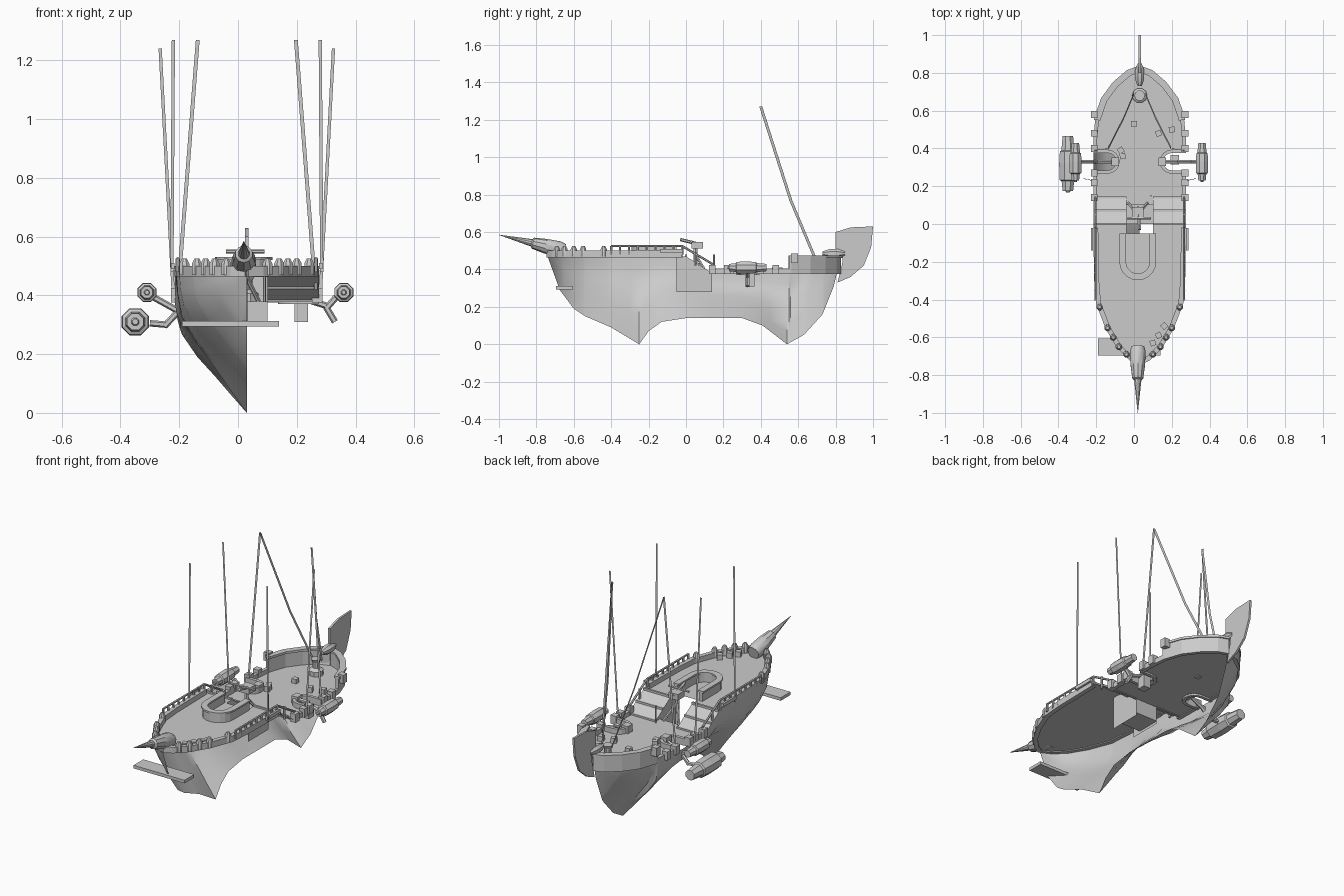
import bpy, bmesh, math
from mathutils import Vector

cube = bpy.data.objects.get("Cube")
if cube:
    bpy.data.objects.remove(cube, do_unlink=True)

grey = bpy.data.materials.new("pale_grey")
grey.use_nodes = True
grey.diffuse_color = (0.6, 0.6, 0.6, 1)
grey.node_tree.nodes["Principled BSDF"].inputs["Base Color"].default_value = (0.6, 0.6, 0.6, 1)
CX = 0.03  # keel line


def finish(name, verts, faces, smooth=False, solid=True):
    me = bpy.data.meshes.new(name)
    me.from_pydata([tuple(v) for v in verts], [], faces)
    bm = bmesh.new()
    bm.from_mesh(me)
    if solid:
        bmesh.ops.recalc_face_normals(bm, faces=bm.faces)
    bm.to_mesh(me)
    bm.free()
    me.materials.append(grey)
    if smooth:
        me.polygons.foreach_set("use_smooth", [True] * len(me.polygons))
        me.set_sharp_from_angle(angle=math.radians(35))
    ob = bpy.data.objects.new(name, me)
    bpy.context.collection.objects.link(ob)
    return ob


def interp(table, y):
    for (a, p), (b, q) in zip(table, table[1:]):
        if y <= b:
            return p + (q - p) * max(0, (y - a) / (b - a))
    return table[-1][1]


def box(name, c, s, turn=0):
    ca, sa = math.cos(turn), math.sin(turn)
    vs = []
    for i in (-.5, .5):
        for j in (-.5, .5):
            for k in (-.5, .5):
                x, y = i * s[0], j * s[1]
                vs.append((c[0] + x * ca - y * sa, c[1] + x * sa + y * ca, c[2] + k * s[2]))
    return finish(name, vs, [(0, 1, 3, 2), (4, 6, 7, 5), (0, 4, 5, 1), (2, 3, 7, 6), (0, 2, 6, 4), (1, 5, 7, 3)])


def lathe(name, start, end, profile, sides=8, smooth=False):
    """Turned part: profile is (fraction along axis, radius)."""
    a, b = Vector(start), Vector(end)
    u = (b - a).normalized()
    side = u.cross(Vector((0, 0, 1)) if abs(u.z) < .9 else Vector((1, 0, 0))).normalized()
    other = u.cross(side)
    vs, fs = [], []
    for t, r in profile:
        for i in range(sides):
            g = 2 * math.pi * (i + .5) / sides
            vs.append(a.lerp(b, t) + (side * math.cos(g) + other * math.sin(g)) * r)
    for k in range(len(profile) - 1):
        for i in range(sides):
            j = (i + 1) % sides
            fs.append((k * sides + i, k * sides + j, (k + 1) * sides + j, (k + 1) * sides + i))
    fs += [tuple(range(sides)), tuple(range(len(vs) - sides, len(vs)))]
    return finish(name, vs, fs, smooth)


def rod(name, a, b, r, sides=6):
    return lathe(name, a, b, [(0, r), (1, r)], sides)


def wall(name, path, z0, z1, thick):
    """Upright wall swept along a plan path."""
    vs, fs = [], []
    for i, p in enumerate(path):
        a, b = Vector(path[max(i - 1, 0)]), Vector(path[min(i + 1, len(path) - 1)])
        d = (b - a).normalized()
        n = Vector((-d.y, d.x)) * thick / 2
        for s, z in ((-1, z0), (1, z0), (1, z1), (-1, z1)):
            vs.append((p[0] + s * n.x, p[1] + s * n.y, z))
    for i in range(len(path) - 1):
        for k in range(4):
            fs.append((4 * i + k, 4 * i + (k + 1) % 4, 4 * i + 4 + (k + 1) % 4, 4 * i + 4 + k))
    e = len(vs)
    return finish(name, vs, fs + [(0, 1, 2, 3), (e - 4, e - 3, e - 2, e - 1)])


def ribbon(name, pts, axis, width):
    """Flat strip of no thickness widened along one axis."""
    off = Vector(axis) * width / 2
    vs = [Vector(p) + s * off for p in pts for s in (-1, 1)]
    finish(name, vs, [(2 * i, 2 * i + 1, 2 * i + 3, 2 * i + 2) for i in range(len(pts) - 1)], solid=False)


# Plan half-width, keel height and sheer height along the length
WIDTH = [(-.74, 0), (-.71, .06), (-.65, .12), (-.55, .18), (-.42, .23), (-.3, .24), (0, .245),
         (.45, .245), (.56, .235), (.66, .2), (.74, .14), (.8, .07), (.825, 0)]
KEEL = [(-.74, .47), (-.675, .29), (-.6, .19), (-.54, .15), (-.4, .09), (-.25, 0), (-.2, .07), (-.13, .12), (0, .14),
        (.3, .14), (.41, .1), (.54, 0), (.63, .05), (.73, .16), (.79, .31), (.825, .46)]
SHEER = [(-.74, .48), (0, .47), (.14, .38), (.55, .38), (.56, .46), (.825, .47)]
FLARE = [(0, 0), (.17, .24), (.33, .46), (.5, .71), (.7, .93), (.85, .98), (1, 1)]

# Half hull on the right side of the keel
stations = sorted({y for t in (WIDTH, KEEL, SHEER) for y, _ in t})
verts, faces, n = [], [], len(FLARE)
for y in stations:
    w, k, s = interp(WIDTH, y), interp(KEEL, y), interp(SHEER, y)
    verts += [(CX - w * f, y, k + (s - k) * t) for t, f in FLARE]
for i in range(len(stations) - 1):
    for k in range(n - 1):
        faces.append((i * n + k, i * n + k + 1, (i + 1) * n + k + 1, (i + 1) * n + k))
finish("hull_half", verts, faces, True, solid=False)


def edge(y0, y1, side, inset=0):
    ys = [y0] + [y for y, _ in WIDTH if y0 < y < y1] + [y1]
    return [(CX + side * max(0, interp(WIDTH, y) - inset), y) for y in ys]


def sheet(name, plan, z):
    finish(name, [(x, y, z) for x, y in plan], [tuple(range(len(plan)))], solid=False)


# Decks; the main deck has a rounded notch on each side for the engine shafts
fore = edge(-.74, 0, 1) + [(.1, 0), (.1, -.05), (-.04, -.05), (-.04, 0)] + edge(-.74, 0, -1)[::-1][:-1]
sheet("foredeck", fore, .47)


def notch(side):
    arc = [(CX + side * (.17 - .055 * math.cos(a)), .33 + .055 * math.sin(a))
           for a in [math.pi * (i / 8 - .5) for i in range(9)]]
    return [(CX + side * .245, .275)] + arc + [(CX + side * .245, .385)]


def main_side(side):
    return edge(.14, .27, side) + notch(side) + edge(.4, .825, side)


sheet("main_deck", main_side(1) + main_side(-1)[::-1][1:], .38)
for x0, x1 in ((-.215, -.04), (.1, .275)):
    finish("deck_ramp", [(x0, 0, .47), (x1, 0, .47), (x1, .14, .38), (x0, .14, .38)], [(0, 1, 2, 3)], solid=False)
    for y in (.0, .07, .14):
        box("ramp_step", ((x0 + x1) / 2, y, .473 - y * .64), (x1 - x0, .012, .012))

# Sunken well between the ramps
for x in (-.04, .1):
    finish("well_side", [(x, -.05, .28), (x, .14, .28), (x, .14, .38), (x, 0, .47), (x, -.05, .47)],
           [(0, 1, 2, 3, 4)], solid=False)
box("well_floor", (.03, .07, .3), (.14, .14, .01))
box("well_step", (.03, .12, .34), (.14, .04, .08))

# Curved shelter around the front of the well
curve = [(.02 + .08 * math.cos(a), -.2 + .08 * math.sin(a)) for a in [-math.pi * i / 10 for i in range(11)]]
wall("shelter_wall", [(.1, -.05)] + curve + [(-.06, -.05)], .47, .525, .022)
wall("shelter_cap", [(.1, -.05)] + curve + [(-.06, -.05)], .52, .53, .035)

# Bulwarks, rails, posts and fittings on both sides
for side in (1, -1):
    wall("fore_bulwark", edge(-.735, -.02, side, .012), .465, .5, .026)
    wall("main_bulwark", edge(.14, .26, side, .01), .375, .405, .02)
    wall("main_bulwark", edge(.4, .55, side, .01), .375, .405, .02)
    wall("stern_bulwark", edge(.55, .82, side, .01), .375, .47, .02)
    wall("stern_cap", edge(.55, .82, side, .012), .462, .475, .035)
    wall("notch_rim", notch(side), .37, .41, .018)
    x = CX + side * .235
    rod("rail", (x, -.4, .525), (x, -.02, .525), .006)
    rod("ramp_rail", (x, -.02, .525), (x, .14, .43), .006)
    for i in range(9):
        y = -.4 + i * .0475
        rod("rail_post", (x, y, .48), (x, y, .525), .007)
    for y in (.05, .14):
        rod("ramp_post", (x, y, .42 - .3 * (y - .05)), (x, y, .545 - .64 * y - .02), .007)
    for y in (.14, .22, .27, .4, .48, .58):
        box("side_block", (CX + side * .24, y, .4 if y < .55 else .46), (.035, .035, .05))
    for y in (-.69, -.65, -.6, -.55, -.44):
        px = CX + side * (interp(WIDTH, y) - .01)
        lathe("bow_bollard", (px, y, .47), (px, y, .525), [(0, .018), (.7, .018), (1, .009)], 8, True)
    box("side_plank", (CX + side * .252, -.08, .5), (.012, .12, .02))

    # Tall flat spars
    a = (1, 0, 0)
    ribbon("middle_spar", [(CX + side * .255, -.13, .48), (CX + side * .25, -.13, 1.27)], a, .011)
    ribbon("outer_spar", [(CX + side * .25, .23, .4), (CX + side * .295, .24, 1.24)], a, .011)
    top = (CX + side * .167, .4, 1.27)
    ribbon("tall_spar", [(CX + side * .235, .39, .4), top], a, .013)
    ribbon("stay_spar", [(CX + side * .03, .69, .46), (CX + side * .085, .56, .77), top], (0, 1, 0), .016)

# Bow spike
lathe("bow_spike", (.02, -.65, .5), (.02, -1, .585),
      [(0, .036), (.08, .044), (.3, .039), (.48, .03), (.5, .02), (1, .0008)], 10, True)
box("bow_bar", (-.025, -.65, .303), (.33, .09, .018))

# Stern fin and its pivot
fin = [(.8, .6), (.88, .625), (1, .63), (.99, .52), (.95, .42), (.88, .36), (.81, .33), (.835, .43), (.84, .5), (.8, .51)]
m = len(fin)
finish("stern_fin", [(CX + s * .006, y, z) for s in (-1, 1) for y, z in fin],
       [tuple(range(m)), tuple(range(m, 2 * m))] + [(i, (i + 1) % m, m + (i + 1) % m, m + i) for i in range(m)])
lathe("fin_pivot", (CX, .73, .485), (CX, .85, .485), [(0, .012), (.3, .026), (.7, .026), (1, .012)], 8, True)
lathe("capstan", (CX, .68, .38), (CX, .68, .47), [(0, .04), (.3, .04), (.45, .02), (.8, .02), (1, .028)], 10)


# Side engines: faceted barrels on struts
def engine(x, z, y0, y1, r):
    lathe("engine_barrel", (x, y0, z), (x, y1, z),
          [(0, .6 * r), (.18, .72 * r), (.2, .95 * r), (.5, r), (.72, .92 * r), (.74, .75 * r), (1, .6 * r)], 8)
    lathe("engine_nose", (x, y0 - .008, z), (x, y0 + .01, z), [(0, .2 * r), (1, .4 * r)], 8)


engine(-.35, .31, .175, .465, .05)
engine(-.31, .41, .23, .43, .035)
engine(.36, .41, .23, .43, .035)
struts = [((-.3, .305), (-.24, .3)), ((-.25, .295), (-.19, .36)), ((-.29, .395), (-.2, .345)), ((-.2, .35), (-.1, .4)),
          ((.335, .395), (.3, .355)), ((.3, .36), (.33, .31)), ((.3, .365), (.22, .39)), ((.23, .4), (.13, .4))]
for (x0, z0), (x1, z1) in struts:
    rod("engine_strut", (x0, .33, z0), (x1, .33, z1), .011)
box("shaft_bracket", (.215, .34, .345), (.045, .05, .07))
for x in (-.1, .15):
    box("shaft_mount", (x, .33, .4), (.04, .045, .045))

# Swivel gun over the well
rod("gun_post", (.02, .05, .3), (.02, .05, .52), .012)
box("gun_body", (.02, .06, .53), (.06, .06, .035))
rod("gun_barrel", (.02, .09, .53), (.03, -.03, .56), .009)
rod("gun_bar", (-.04, .03, .55), (.09, .03, .55), .007)
for x in (-.03, .07):
    rod("gun_leg", (.02, .05, .48), (x, .11, .38), .008)
rod("lookout_post", (.09, .15, .38), (.09, .15, .48), .005)

# Loose crates on the decks
for x, y, z, t in ((.13, .48, .395, .4), (.2, .5, .395, .1), (-.06, .36, .395, .2), (0, .53, .39, 0),
                   (-.07, .39, .395, .6), (.13, -.59, .485, .5), (.16, -.54, .485, .7), (.1, -.63, .485, .3)):
    box("crate", (x, y, z), (.03, .03, .03), t)
